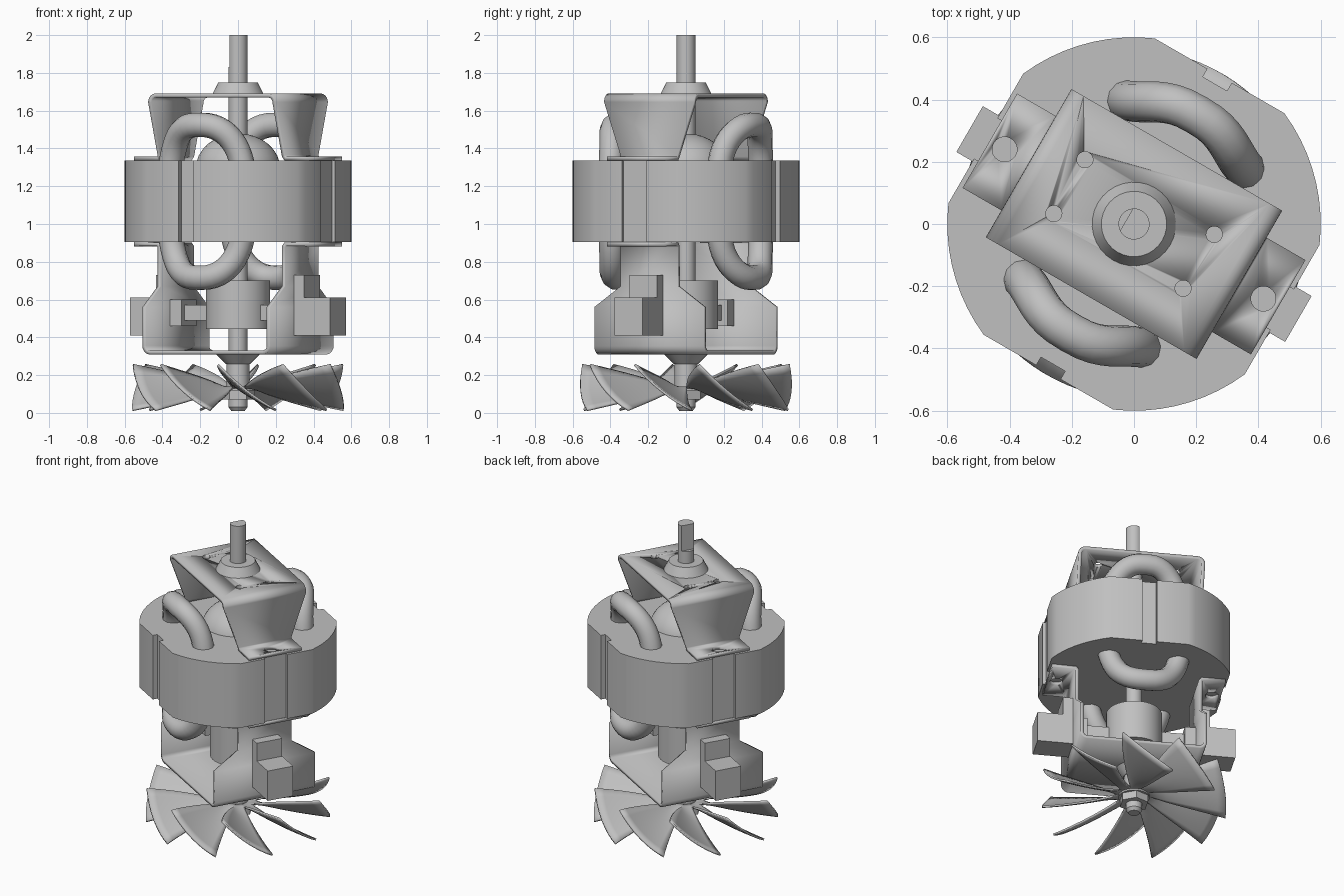
import bpy, bmesh, math
from mathutils import Matrix

if "Cube" in bpy.data.objects:
    bpy.data.objects.remove(bpy.data.objects["Cube"], do_unlink=True)

TURN = math.radians(-30)  # the whole motor is turned about its shaft

steel = bpy.data.materials.new("plain_grey")
steel.use_nodes = True
GREY = (0.53, 0.53, 0.53, 1)
steel.diffuse_color = GREY
steel.node_tree.nodes["Principled BSDF"].inputs["Base Color"].default_value = GREY


def finish(name, data, angle=35):
    obj = bpy.data.objects.new(name, data)
    bpy.context.scene.collection.objects.link(obj)
    data.materials.append(steel)
    obj.rotation_euler.z = TURN
    if obj.type == 'MESH':
        bpy.ops.object.select_all(action='DESELECT')
        obj.select_set(True)
        bpy.context.view_layer.objects.active = obj
        bpy.ops.object.shade_smooth_by_angle(angle=math.radians(angle))
    return obj


def mesh_from(name, bm, angle=35):
    bmesh.ops.recalc_face_normals(bm, faces=bm.faces)
    data = bpy.data.meshes.new(name)
    bm.to_mesh(data)
    bm.free()
    return finish(name, data, angle)


def cone(name, r1, r2, z0, z1, sides=32, x=0, y=0):
    bm = bmesh.new()
    bmesh.ops.create_cone(bm, cap_ends=True, segments=sides, radius1=r1, radius2=r2,
                          depth=z1 - z0, matrix=Matrix.Translation((x, y, (z0 + z1) / 2)))
    return mesh_from(name, bm)


def prism(name, outline, z0, z1):
    bm = bmesh.new()
    base = bm.faces.new([bm.verts.new((x, y, z0)) for x, y in outline])
    top = bmesh.ops.extrude_face_region(bm, geom=[base])
    moved = [g for g in top["geom"] if isinstance(g, bmesh.types.BMVert)]
    bmesh.ops.translate(bm, verts=moved, vec=(0, 0, z1 - z0))
    return mesh_from(name, bm)


def box(name, x0, x1, half_y, z0, z1):
    return prism(name, [(x0, -half_y), (x1, -half_y), (x1, half_y), (x0, half_y)], z0, z1)


def bracket(name, half, holes):
    """Bent sheet strip from (x, z, half width) stations, mirrored about x = 0."""
    stations = [(-x, z, w) for x, z, w in reversed(half)] + half
    bm = bmesh.new()
    rows = [[bm.verts.new((x, s * w, z)) for s in (-1, 1)] for x, z, w in stations]
    for a, b in zip(rows, rows[1:]):
        bm.faces.new((a[0], b[0], b[1], a[1]))
    obj = mesh_from(name, bm)
    sheet = obj.modifiers.new("thickness", 'SOLIDIFY')
    sheet.thickness, sheet.offset = 0.022, 0
    for x, y, z, r in holes:
        cutter = cone("hole_cutter", r, r, z - 0.05, z + 0.05, 20, x, y)
        cutter.hide_render = True
        cutter.hide_set(True)
        cut = obj.modifiers.new("hole", 'BOOLEAN')
        cut.operation, cut.object = 'DIFFERENCE', cutter
    return obj


def bend(z, side, w, r=0.035, x=0.38):
    """Rounded corner between a level plate and a wall."""
    return [(x - r + r * math.sin(a), z + side * r * (1 - math.cos(a)), w)
            for a in (i * math.pi / 10 for i in range(6))]


# Laminated core: clipped circle with a groove in each flat
arc = [math.radians(23.6 + 42.8 * i / 9) for i in range(10)]
quarter = [(0.53, 0.075), (0.55, 0.075)]
quarter += [(0.6 * math.cos(a), 0.6 * math.sin(a)) for a in arc]
quarter += [(0.045, 0.55), (0.045, 0.52)]
side_a = quarter + [(-x, y) for x, y in reversed(quarter)]
prism("stator_core", side_a + [(-x, -y) for x, y in side_a], 0.905, 1.335)

# Upper and lower sheet brackets
tab_holes = [(s * 0.48, 0, 0.04) for s in (-1, 1)]
bracket("upper_bracket",
        bend(1.68, -1, 0.275) + [(0.38, 1.36, 0.175), (0.39, 1.347, 0.175), (0.535, 1.347, 0.175)],
        [(x, y, 1.347, r) for x, y, r in tab_holes]
        + [(sx * 0.24, sy * 0.1, 1.68, 0.026) for sx in (-1, 1) for sy in (-1, 1)])
bracket("lower_bracket",
        bend(0.32, 1, 0.335) + [(0.38, 0.56, 0.335), (0.38, 0.67, 0.175), (0.38, 0.88, 0.175),
                                (0.39, 0.893, 0.175), (0.535, 0.893, 0.175)],
        [(x, y, 0.893, r) for x, y, r in tab_holes])

# Shaft with a flat near its top end
cone("shaft", 0.05, 0.05, 0.03, 1.83)
cone("shaft_end", 0.035, 0.05, 0.01, 0.03)
ring = [i * math.tau / 32 for i in range(32)]
tip = [(0.05 * math.cos(a), 0.05 * math.sin(a)) for a in ring if math.cos(a) > -0.62]
flat_start = len([a for a in ring if a < math.pi and math.cos(a) > -0.62])
prism("shaft_tip", tip[:flat_start] + tip[flat_start:], 1.83, 2.0)

# Bearings, commutator and rotor winding
cone("upper_bearing", 0.135, 0.105, 1.69, 1.75)
cone("lower_bearing", 0.065, 0.115, 0.26, 0.31)
cone("commutator", 0.17, 0.17, 0.445, 0.70, 40)
bm = bmesh.new()
bmesh.ops.create_uvsphere(bm, u_segments=32, v_segments=16, radius=1,
                          matrix=Matrix.Translation((0, 0, 1.29)) @ Matrix.Diagonal((0.225, 0.225, 0.19, 1)))
mesh_from("rotor_winding", bm, 60)

# Field coils: rounded loops bulging outward above and below the core
for side, label in ((-1, "front"), (1, "back")):
    curve = bpy.data.curves.new(label + "_coil", 'CURVE')
    curve.dimensions = '3D'
    curve.bevel_depth, curve.bevel_resolution = 0.066, 4
    loop = curve.splines.new('POLY')
    count = 56
    loop.points.add(count - 1)
    for i, p in enumerate(loop.points):
        c, s = math.cos(i * math.tau / count), math.sin(i * math.tau / count)
        x = math.copysign(abs(c) ** 0.75, c) * 0.235
        z = 1.12 + 0.405 * math.copysign(abs(s) ** 0.85, s)
        p.co = (x, side * (0.33 + 0.075 * abs(s) ** 4), z, 1)
    loop.use_cyclic_u = True
    loop.use_smooth = True
    finish(label + "_coil", curve)

# Brush holders on both walls
for s, label in ((-1, "right"), (1, "left")):
    box(label + "_brush_holder", s * 0.38, s * 0.61, 0.085, 0.41, 0.61)
    box(label + "_brush_terminal", s * 0.38, s * 0.453, 0.085, 0.61, 0.73)
    box(label + "_brush_guide", s * 0.30, s * 0.39, 0.08, 0.46, 0.60)
    box(label + "_brush", s * 0.15, s * 0.31, 0.045, 0.49, 0.57)

# Cooling fan: ten twisted blades joined at a flat centre
bm = bmesh.new()
BLADES, ROWS, COLS = 10, 10, 8
for k in range(BLADES):
    grid = []
    for i in range(ROWS + 1):
        t = i / ROWS
        r = 0.04 + 0.52 * t
        lift = max(0, (r - 0.11) / 0.45) ** 0.75
        half = math.pi / BLADES - 0.035 * lift
        row = []
        for j in range(COLS + 1):
            s = 2 * j / COLS - 1
            a = math.radians(-55 + 36 * k) + s * half + 0.06 * (t * t - 1)
            z = 0.135 + lift * (-0.12 * s + 0.035 * (s * s - 1) * (1 - t * 0.4))
            row.append(bm.verts.new((r * math.cos(a), r * math.sin(a), z)))
        grid.append(row)
    for i in range(ROWS):
        for j in range(COLS):
            bm.faces.new((grid[i][j], grid[i + 1][j], grid[i + 1][j + 1], grid[i][j + 1]))
bmesh.ops.remove_doubles(bm, verts=bm.verts, dist=0.0005)
fan = mesh_from("fan", bm, 40)
sheet = fan.modifiers.new("thickness", 'SOLIDIFY')
sheet.thickness, sheet.offset = 0.012, 0

# Fan hub, washer and nut
cone("fan_spacer", 0.06, 0.06, 0.13, 0.26)
cone("fan_washer", 0.095, 0.095, 0.118, 0.135)
cone("fan_nut", 0.09, 0.09, 0.07, 0.12, 6)
